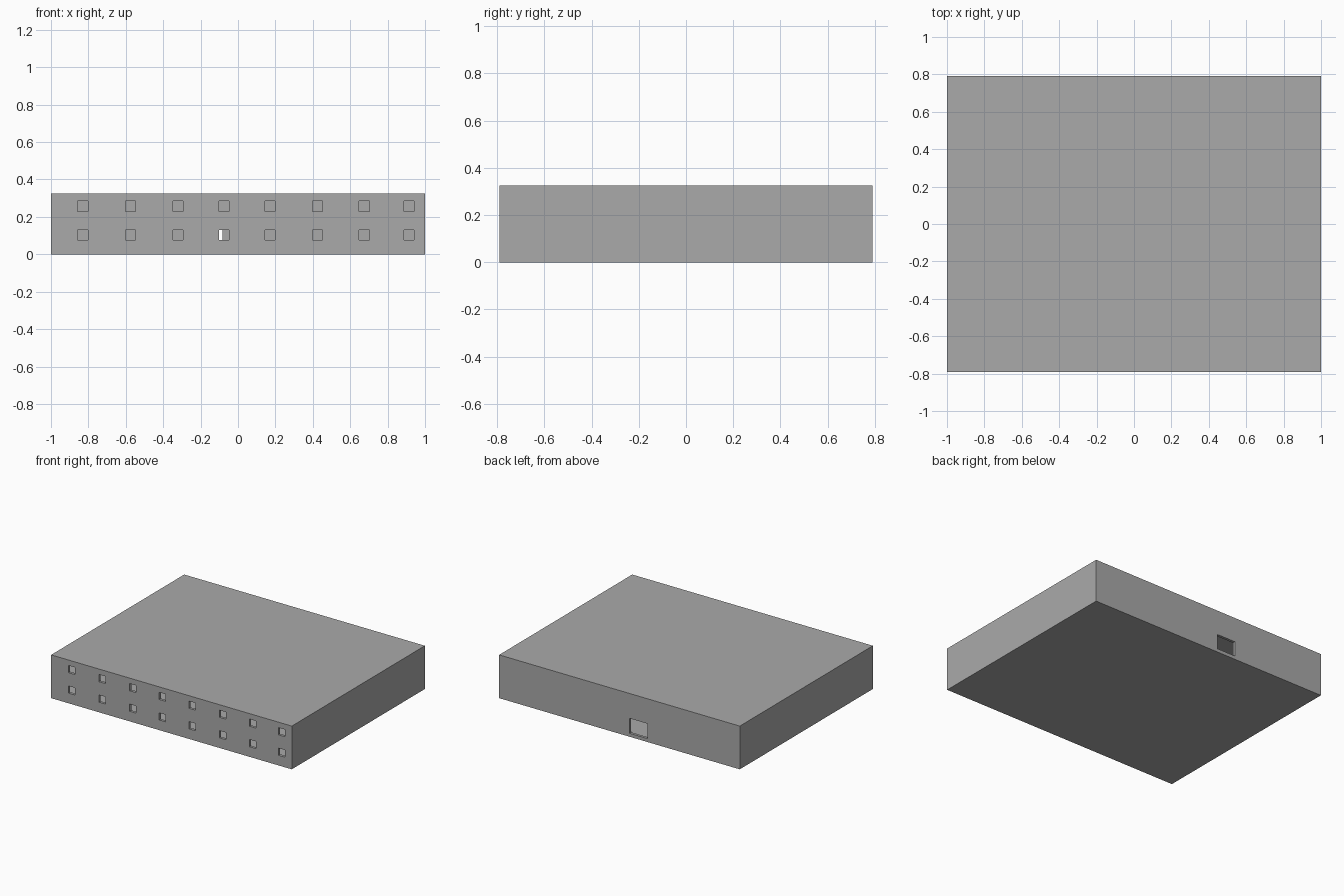
import bpy, bmesh

if "Cube" in bpy.data.objects:
    bpy.data.objects.remove(bpy.data.objects["Cube"])

grey = bpy.data.materials.new("plain_grey")
grey.diffuse_color = (0.4, 0.4, 0.4, 1)
grey.use_nodes = True
grey.node_tree.nodes["Principled BSDF"].inputs["Base Color"].default_value = grey.diffuse_color

W, D, H = 1.0, 0.79, 0.325   # half width, half depth, height
T = 0.02                     # wall thickness


def finish(bm, name):
    bmesh.ops.recalc_face_normals(bm, faces=bm.faces)
    me = bpy.data.meshes.new(name)
    bm.to_mesh(me)
    bm.free()
    me.materials.append(grey)
    ob = bpy.data.objects.new(name, me)
    bpy.context.collection.objects.link(ob)
    return ob


def box(name, x0, x1, y0, y1, z0, z1):
    bm = bmesh.new()
    bmesh.ops.create_cube(bm, size=1)
    for v in bm.verts:
        v.co = (x0 + (v.co.x + .5) * (x1 - x0),
                y0 + (v.co.y + .5) * (y1 - y0),
                z0 + (v.co.z + .5) * (z1 - z0))
    return finish(bm, name)


def pierced_wall(name, y0, y1, z0, z1, spans_x, spans_z):
    """Wall along x with a rectangular hole at each x span / z span crossing."""
    xs = [-W] + [v for s in spans_x for v in s] + [W]
    zs = [z0] + [v for s in spans_z for v in s] + [z1]
    bm = bmesh.new()
    grid = [[bm.verts.new((x, y0, z)) for z in zs] for x in xs]
    for i in range(len(xs) - 1):
        for j in range(len(zs) - 1):
            if i % 2 and j % 2:
                continue                      # opening
            bm.faces.new((grid[i][j], grid[i + 1][j],
                          grid[i + 1][j + 1], grid[i][j + 1]))
    res = bmesh.ops.extrude_face_region(bm, geom=bm.faces[:], use_keep_orig=True)
    for v in res["geom"]:
        if isinstance(v, bmesh.types.BMVert):
            v.co.y = y1
    return finish(bm, name)


# Outer shell
box("ground_floor", -W, W, -D, D, 0, T)
box("roof", -W, W, -D, D, H - T, H)
box("left_wall", -W, -W + T, -D + T, D - T, T, H - T)
box("right_wall", W - T, W, -D + T, D - T, T, H - T)

# Front wall with two rows of windows
s = 0.027
centres = [-0.83, -0.575, -0.32, -0.075, 0.172, 0.425, 0.675, 0.915]
pierced_wall("front_wall", -D, -D + T, T, H - T,
             [(c - s, c + s) for c in centres],
             [(c - s, c + s) for c in (0.103, 0.257)])

# Back wall with a single doorway
pierced_wall("back_wall", D, D - T, T, H - T, [(-0.235, -0.082)], [(0.026, 0.138)])

# Upper corridor behind the front windows
box("upper_floor", -W + T, W - T, -D + T, -0.53, 0.17, 0.185)
box("corridor_wall", -W + T, W - T, -0.545, -0.53, 0.185, H - T)
